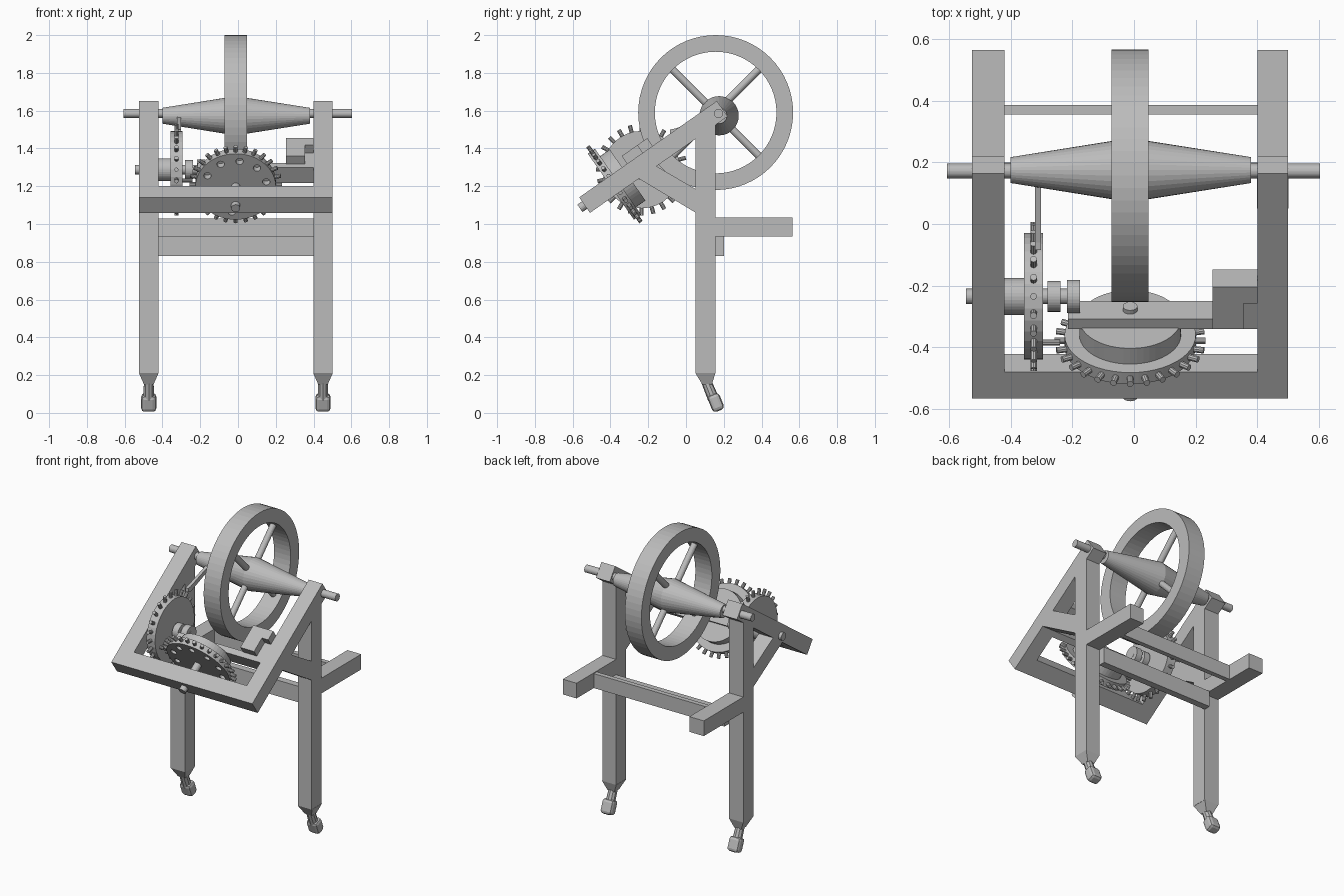
import bpy, bmesh, math
from mathutils import Vector, Matrix

cube = bpy.data.objects.get("Cube")
if cube:
    bpy.data.objects.remove(cube, do_unlink=True)

grey = bpy.data.materials.new("plain grey")
grey.use_nodes = True
colour = (0.5, 0.5, 0.5, 1)
grey.diffuse_color = colour
grey.node_tree.nodes["Principled BSDF"].inputs["Base Color"].default_value = colour

SLOPE = math.radians(35)
C, S = math.cos(SLOPE), math.sin(SLOPE)
MID = -0.0125                      # machine centre line in x
SIDES = {"right": (-0.525, -0.42), "left": (0.4, 0.5)}
AXLE_Y, AXLE_Z = 0.172, 1.585


def tilt(t, n):
    """Point of the sloping frame: t up the slope, n above it, as (y, z)."""
    return (-0.537 + C * t - S * n, 1.10 + S * t + C * n)


def on_axis(t, x=MID, n=0):
    return Vector((x, *tilt(t, n)))


def finish(name, bm):
    bmesh.ops.recalc_face_normals(bm, faces=bm.faces)
    mesh = bpy.data.meshes.new(name)
    bm.to_mesh(mesh)
    bm.free()
    mesh.materials.append(grey)
    obj = bpy.data.objects.new(name, mesh)
    bpy.context.collection.objects.link(obj)
    return obj


def prism(name, profile, x0, x1):
    """Extrude a (y, z) outline between two x positions."""
    bm = bmesh.new()
    face = bm.faces.new([bm.verts.new((x0, y, z)) for y, z in profile])
    out = bmesh.ops.extrude_face_region(bm, geom=[face])
    verts = [v for v in out["geom"] if isinstance(v, bmesh.types.BMVert)]
    bmesh.ops.translate(bm, verts=verts, vec=(x1 - x0, 0, 0))
    return finish(name, bm)


def block(name, x0, x1, y0, y1, z0, z1):
    return prism(name, [(y0, z0), (y1, z0), (y1, z1), (y0, z1)], x0, x1)


def tilted_block(name, x0, x1, t0, t1, n0, n1):
    return prism(name, [tilt(t0, n0), tilt(t1, n0), tilt(t1, n1), tilt(t0, n1)], x0, x1)


def add_rod(bm, a, b, r0, r1=None, sides=32):
    a, b = Vector(a), Vector(b)
    d = b - a
    place = Matrix.Translation((a + b) / 2) @ d.to_track_quat("Z", "Y").to_matrix().to_4x4()
    bmesh.ops.create_cone(bm, cap_ends=True, segments=sides, radius1=r0,
                          radius2=r0 if r1 is None else r1, depth=d.length, matrix=place)


def rod(name, a, b, r0, r1=None, sides=32):
    bm = bmesh.new()
    add_rod(bm, a, b, r0, r1, sides)
    return finish(name, bm)


def x_rod(name, x0, x1, y, z, r0, r1=None):
    return rod(name, (x0, y, z), (x1, y, z), r0, r1)


def pegs(name, centre, e1, e2, count, r0, r1):
    """Radial pegs in the plane of e1 and e2."""
    bm = bmesh.new()
    for i in range(count):
        a = math.tau * i / count
        d = Vector(e1) * math.cos(a) + Vector(e2) * math.sin(a)
        add_rod(bm, centre + d * r0, centre + d * r1, 0.011, sides=10)
    return finish(name, bm)


# Two mirrored side frames: post, sloping arm, brace, rear arm and foot
for side, (x0, x1) in SIDES.items():
    xm = (x0 + x1) / 2
    block(side + "_post", x0, x1, 0.05, 0.155, 0.21, 1.55)
    tilted_block(side + "_sloping_arm", x0, x1, 0, 0.89, -0.05, 0.05)
    prism(side + "_brace", [(-0.25, 1.24), (0.06, 1.055), (0.06, 1.18),
                            (-0.155, 1.305), (-0.21, 1.31)], x0, x1)
    block(side + "_rear_arm", x0, x1, 0.05, 0.565, 0.935, 1.035)

    # leg end tapering from the square post
    bm = bmesh.new()
    top = [bm.verts.new((xm + sx * 0.0515, 0.1025 + sy * 0.0525, 0.21))
           for sx, sy in ((-1, -1), (1, -1), (1, 1), (-1, 1))]
    low = [bm.verts.new((xm + sx * 0.025, 0.112 + sy * 0.025, 0.15))
           for sx, sy in ((-1, -1), (1, -1), (1, 1), (-1, 1))]
    bm.faces.new(top)
    bm.faces.new(low)
    for i in range(4):
        j = (i + 1) % 4
        bm.faces.new((top[i], top[j], low[j], low[i]))
    finish(side + "_leg_taper", bm)

    rod(side + "_ankle", (xm, 0.108, 0.165), (xm, 0.145, 0.075), 0.027, 0.03, 10)
    bm = bmesh.new()
    bmesh.ops.create_cube(bm, size=1)
    bmesh.ops.scale(bm, vec=(0.08, 0.066, 0.094), verts=bm.verts)
    bmesh.ops.bevel(bm, geom=bm.edges[:], offset=0.019, segments=2, profile=0.5, affect="EDGES")
    bmesh.ops.transform(bm, verts=bm.verts,
                        matrix=Matrix.Translation((xm, 0.158, 0.055)) @ Matrix.Rotation(0.38, 4, "X"))
    finish(side + "_foot", bm)

# Cross members
inner_r, inner_l = SIDES["right"][1], SIDES["left"][0]
tilted_block("front_bar", inner_r, inner_l, 0, 0.105, -0.05, 0.05)
block("rear_cross_board", inner_r, inner_l, 0.355, 0.386, 0.935, 1.03)
block("lower_cross_board", inner_r, inner_l, 0.155, 0.2, 0.83, 0.935)
tilted_block("gear_support_bar", -0.215, inner_l, 0.275, 0.315, -0.05, 0.05)

# Stepped block on the left arm
tilted_block("stepped_block_back", 0.255, inner_l, 0.41, 0.475, 0, 0.1)
tilted_block("stepped_block_front", 0.255, 0.355, 0.31, 0.41, 0, 0.1)
tilted_block("stepped_block_ledge", 0.355, inner_l, 0.31, 0.41, 0, 0.05)

# Main axle with tapered drums
x_rod("main_axle", -0.607, 0.603, AXLE_Y, AXLE_Z, 0.024)
x_rod("right_tapered_drum", -0.40, MID, 0.175, 1.573, 0.042, 0.104)
x_rod("left_tapered_drum", MID, 0.38, 0.175, 1.573, 0.104, 0.042)

# Flywheel: square ring spun about the axle, with diagonal spokes
wheel = Vector((MID, 0.157, 1.59))
bm = bmesh.new()
steps = 64
rings = []
for i in range(steps):
    a = math.tau * i / steps
    d = Vector((0, math.cos(a), math.sin(a)))
    rings.append([bm.verts.new(wheel + d * r + Vector((dx, 0, 0)))
                  for r, dx in ((0.41, -0.06), (0.41, 0.06), (0.322, 0.06), (0.322, -0.06))])
for i in range(steps):
    p, q = rings[i], rings[(i + 1) % steps]
    for k in range(4):
        m = (k + 1) % 4
        bm.faces.new((p[k], p[m], q[m], q[k]))
finish("flywheel_rim", bm)
bm = bmesh.new()
for k in range(4):
    a = math.pi / 4 + k * math.pi / 2
    add_rod(bm, wheel, wheel + Vector((0, math.cos(a), math.sin(a))) * 0.34, 0.02, sides=16)
finish("flywheel_spokes", bm)

# Front gear, turning on an axle along the slope
across, up = Vector((1, 0, 0)), Vector((0, -S, C))
gear = rod("front_gear_disc", on_axis(0.17), on_axis(0.216), 0.213, sides=48)
bm = bmesh.new()
for i in range(10):
    a = math.tau * (i + 0.3) / 10
    off = (across * math.cos(a) + up * math.sin(a)) * 0.165
    add_rod(bm, on_axis(0.14) + off, on_axis(0.205) + off, 0.02, sides=16)
cutter = finish("gear_hole_cutter", bm)
cutter.hide_render = True
cut = gear.modifiers.new("holes", "BOOLEAN")
cut.operation, cut.object, cut.solver = "DIFFERENCE", cutter, "EXACT"
bpy.context.view_layer.objects.active = gear
bpy.ops.object.modifier_apply(modifier="holes")
bpy.data.objects.remove(cutter, do_unlink=True)
pegs("front_gear_pegs", on_axis(0.193), across, up, 28, 0.2, 0.245)
rod("front_gear_drum", on_axis(0.21), on_axis(0.278), 0.165, sides=48)
rod("front_gear_axle", on_axis(-0.03), on_axis(0.33), 0.024, sides=16)

# Side gear on a short cross shaft
sy, sz = -0.235, 1.288
x_rod("side_gear_shaft", -0.545, -0.175, sy, sz, 0.025)
x_rod("side_gear_hub", -0.425, -0.35, sy, sz, 0.06)
x_rod("side_gear_disc", -0.357, -0.295, sy, sz, 0.205)
x_rod("inner_collar", -0.28, -0.238, sy, sz, 0.05)
x_rod("end_collar", -0.217, -0.176, sy, sz, 0.054)
pegs("side_gear_pegs", Vector((-0.326, sy, sz)), (0, 1, 0), (0, 0, 1), 24, 0.19, 0.242)
rod("trip_pin", (-0.3, -0.385, 1.23), (-0.24, -0.385, 1.23), 0.01, sides=10)

# Pawl hanging from the drum onto the side gear
prism("pawl", [(0.15, 1.575), (0.14, 1.545), (-0.06, 1.47), (-0.085, 1.475),
               (-0.085, 1.5), (-0.06, 1.505)], -0.322, -0.302)
